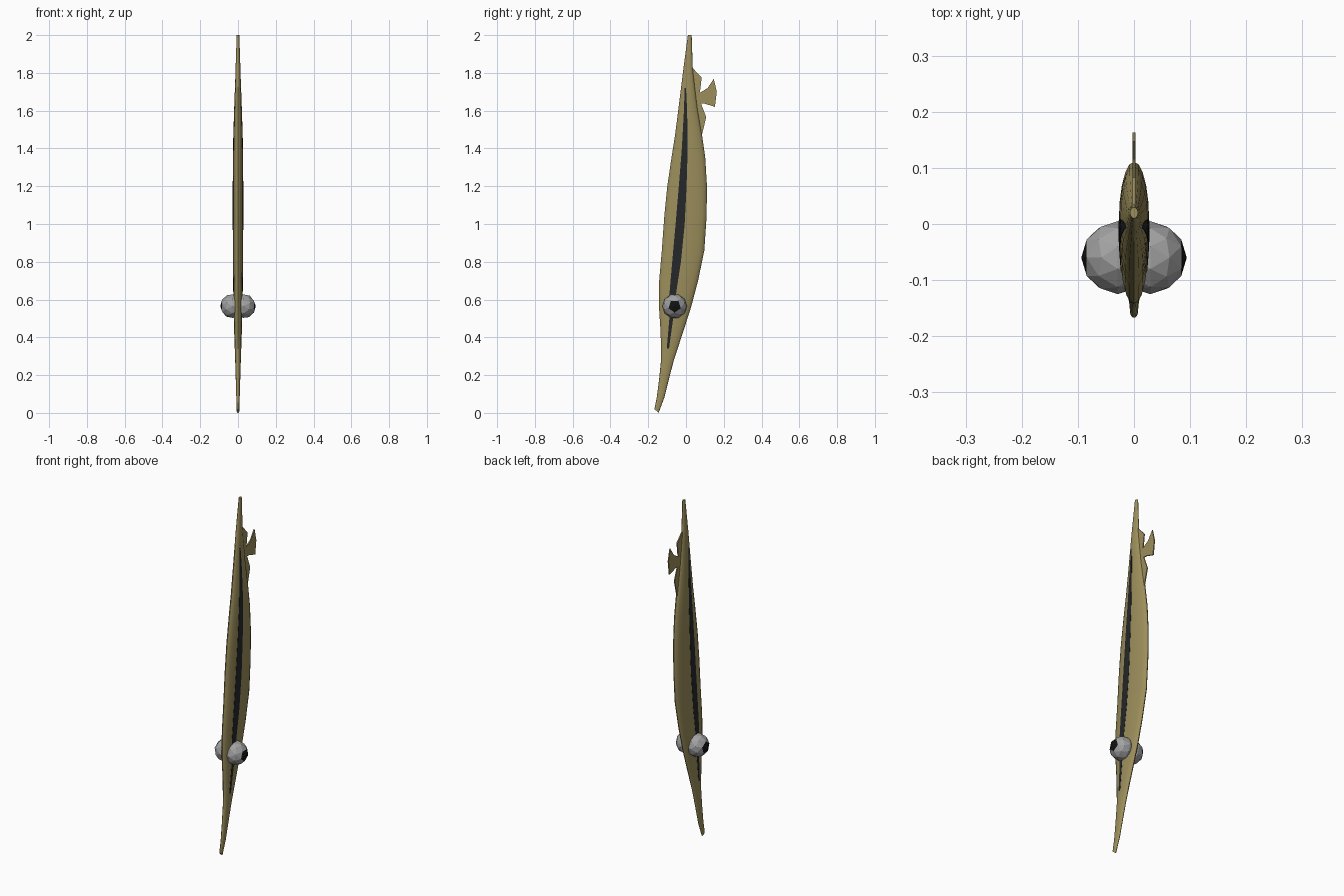
import bpy, bmesh, math
from mathutils import Matrix

if "Cube" in bpy.data.objects:
    bpy.data.objects.remove(bpy.data.objects["Cube"])


def material(name, rgb):
    m = bpy.data.materials.new(name)
    m.diffuse_color = (*rgb, 1)
    m.use_nodes = True
    m.node_tree.nodes["Principled BSDF"].inputs["Base Color"].default_value = m.diffuse_color
    return m


OLIVE = material("olive skin", (0.33, 0.27, 0.105))
DARK = material("dark stripe", (0.018, 0.02, 0.022))
GREY = material("eye grey", (0.36, 0.36, 0.36))
BLACK = material("pupil black", (0.006, 0.006, 0.006))


def finish(bm, name, mats, smooth=None):
    bmesh.ops.recalc_face_normals(bm, faces=bm.faces)
    me = bpy.data.meshes.new(name)
    bm.to_mesh(me)
    bm.free()
    for m in mats:
        me.materials.append(m)
    ob = bpy.data.objects.new(name, me)
    bpy.context.collection.objects.link(ob)
    if smooth:
        bpy.context.view_layer.objects.active = ob
        ob.select_set(True)
        bpy.ops.object.shade_smooth_by_angle(angle=math.radians(smooth))
        ob.select_set(False)
    return ob


# Body sections: height, front y, back y, half width
SECTIONS = [
    (0.01, -0.167, -0.145, 0.007), (0.08, -0.155, -0.115, 0.009),
    (0.18, -0.142, -0.09, 0.012), (0.28, -0.132, -0.064, 0.015),
    (0.42, -0.134, -0.018, 0.019), (0.56, -0.143, 0.027, 0.023),
    (0.70, -0.142, 0.064, 0.025), (0.86, -0.128, 0.097, 0.0265),
    (1.04, -0.115, 0.109, 0.027), (1.20, -0.099, 0.111, 0.027),
    (1.35, -0.077, 0.102, 0.026), (1.47, -0.058, 0.085, 0.024),
    (1.62, -0.039, 0.06, 0.019), (1.82, -0.014, 0.036, 0.013),
    (2.00, 0.01, 0.03, 0.007)]


def section_at(z):
    for a, b in zip(SECTIONS, SECTIONS[1:]):
        if z <= b[0]:
            t = (z - a[0]) / (b[0] - a[0])
            return [p + (q - p) * t for p, q in zip(a, b)]
    return SECTIONS[-1]


def surface_x(y, z):
    _, y0, y1, w = section_at(z)
    u = (y - (y0 + y1) / 2) / ((y1 - y0) / 2)
    return w * math.sqrt(max(0, 1 - u * u))


# Blade-thin body, lofted through oval rings
N = 20
bm = bmesh.new()
rings = []
for i, (z, y0, y1, w) in enumerate(SECTIONS):
    ring = []
    for k in range(N):
        a = 2 * math.pi * k / N
        tilt = -0.01 * math.sin(a) if i == 0 else 0
        ring.append(bm.verts.new((w * math.cos(a),
                    (y0 + y1) / 2 + (y1 - y0) / 2 * math.sin(a), z + tilt)))
    rings.append(ring)
for a, b in zip(rings, rings[1:]):
    for k in range(N):
        bm.faces.new((a[k], a[(k + 1) % N], b[(k + 1) % N], b[k]))
bm.faces.new(rings[0])
bm.faces.new(rings[-1])
finish(bm, "body", [OLIVE], 40)

# Side stripes following the skin: height, front y, back y
STRIPE = [(0.34, -0.102, -0.09), (0.5, -0.088, -0.068), (0.65, -0.086, -0.05),
          (0.8, -0.073, -0.027), (1.0, -0.055, -0.007), (1.2, -0.038, 0.003),
          (1.4, -0.022, 0.009), (1.6, -0.011, 0.006), (1.72, -0.007, 0.0)]
for side, label in ((1, "right"), (-1, "left")):
    bm = bmesh.new()
    grid = []
    for (z0, a0, b0), (z1, a1, b1) in zip(STRIPE, STRIPE[1:]):
        for s in range(4):
            t = s / 4
            grid.append((z0 + (z1 - z0) * t, a0 + (a1 - a0) * t, b0 + (b1 - b0) * t))
    grid.append(STRIPE[-1])
    layers = []
    for off in (-0.002, 0.001):
        rows = []
        for z, a, b in grid:
            ys = [a + (b - a) * j / 4 for j in range(5)]
            rows.append([bm.verts.new((side * (surface_x(y, z) + off), y, z)) for y in ys])
        for r, q in zip(rows, rows[1:]):
            for j in range(4):
                bm.faces.new((r[j], r[j + 1], q[j + 1], q[j]))
        layers.append([r[0] for r in rows] + rows[-1][1:]
                      + [r[-1] for r in rows[-2::-1]] + rows[0][-2:0:-1])
    inner, outer = layers
    for k in range(len(inner)):
        n = (k + 1) % len(inner)
        bm.faces.new((inner[k], inner[n], outer[n], outer[k]))
    finish(bm, label + "_stripe", [DARK], 40)

# Thin fins cut from flat outlines (y, z)
FINS = {
    "upper_fin": [(0.02, 1.86), (0.036, 1.825), (0.083, 1.775), (0.074, 1.70), (0.02, 1.66)],
    "tail_fin": [(0.03, 1.70), (0.075, 1.695), (0.115, 1.72), (0.147, 1.768),
                 (0.163, 1.70), (0.153, 1.62), (0.10, 1.637), (0.03, 1.64)],
    "lower_fin": [(0.03, 1.68), (0.075, 1.65), (0.107, 1.565), (0.08, 1.455), (0.04, 1.47)]}
for name, outline in FINS.items():
    bm = bmesh.new()
    f = bm.faces.new([bm.verts.new((-0.003, y, z)) for y, z in outline])
    ext = bmesh.ops.extrude_face_region(bm, geom=[f])
    moved = [v for v in ext["geom"] if isinstance(v, bmesh.types.BMVert)]
    bmesh.ops.translate(bm, verts=moved, vec=(0.006, 0, 0))
    finish(bm, name, [OLIVE])

# Faceted bulging eyes, with the cap facing outward as pupil
for side, label in ((1, "right"), (-1, "left")):
    bm = bmesh.new()
    bmesh.ops.create_icosphere(bm, subdivisions=2, radius=0.065,
                               matrix=Matrix.Rotation(side * math.pi / 2, 4, 'Y'))
    for f in bm.faces:
        f.material_index = int(f.calc_center_median().normalized().x * side > 0.88)
    bmesh.ops.translate(bm, verts=bm.verts, vec=(side * 0.029, -0.06, 0.565))
    finish(bm, label + "_eye", [GREY, BLACK])
